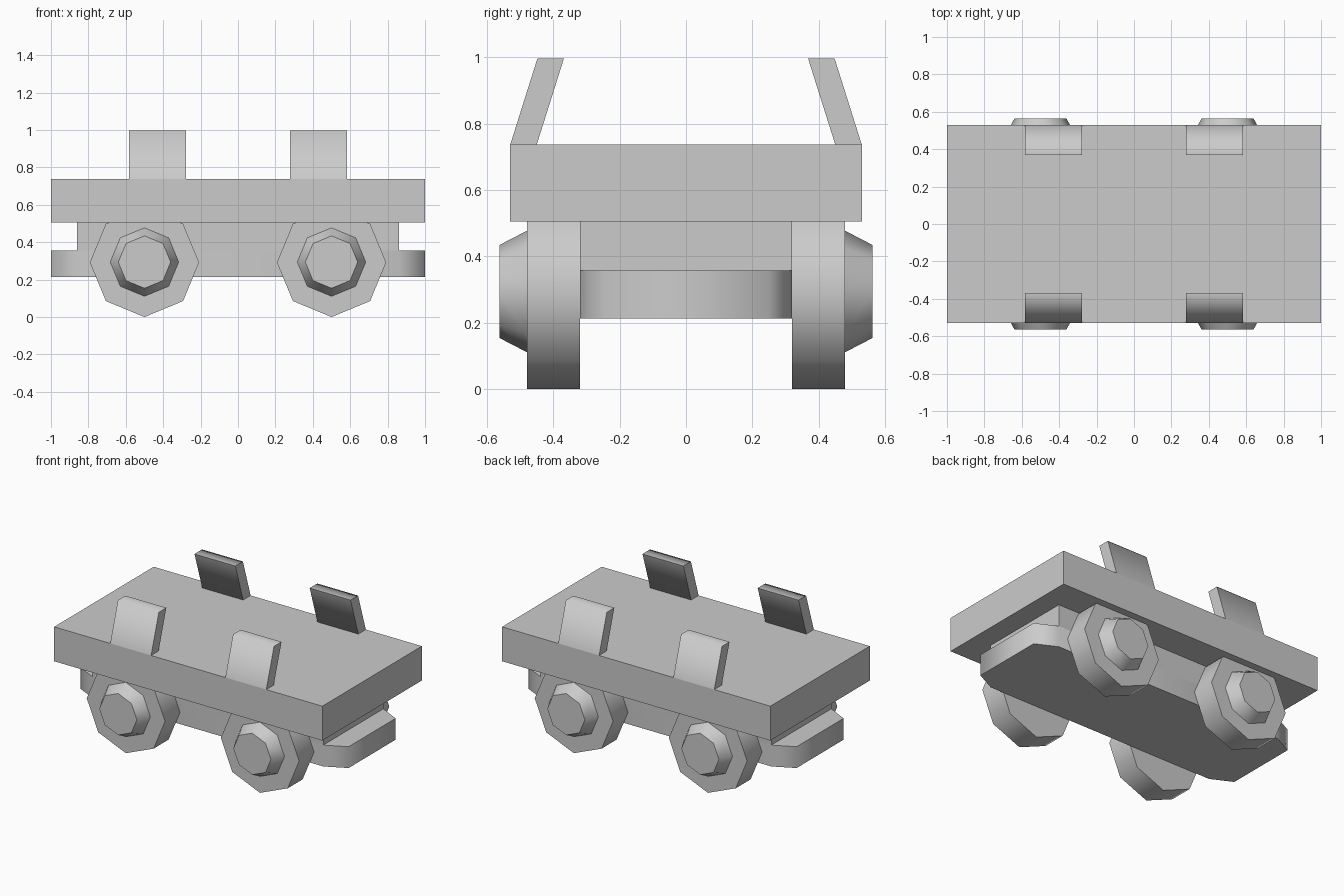
import bpy, bmesh, math
from mathutils import Vector

if "Cube" in bpy.data.objects:
    bpy.data.objects.remove(bpy.data.objects["Cube"])


def finish(name, bm, smooth_angle=None):
    bmesh.ops.recalc_face_normals(bm, faces=bm.faces)
    mesh = bpy.data.meshes.new(name)
    bm.to_mesh(mesh)
    bm.free()
    obj = bpy.data.objects.new(name, mesh)
    bpy.context.collection.objects.link(obj)
    if smooth_angle:
        bpy.ops.object.select_all(action='DESELECT')
        obj.select_set(True)
        bpy.context.view_layer.objects.active = obj
        bpy.ops.object.shade_smooth_by_angle(angle=math.radians(smooth_angle))
    return obj


def prism(name, profile, offset, smooth_angle=None):
    """Extrude a closed 3D profile along an offset vector."""
    bm = bmesh.new()
    face = bm.faces.new([bm.verts.new(p) for p in profile])
    ext = bmesh.ops.extrude_face_region(bm, geom=[face], use_keep_orig=True)
    verts = [g for g in ext["geom"] if isinstance(g, bmesh.types.BMVert)]
    bmesh.ops.translate(bm, verts=verts, vec=Vector(offset))
    return finish(name, bm, smooth_angle)


def box(name, half_x, half_y, z0, z1):
    outline = [(sx * half_x, sy * half_y, z0)
               for sx, sy in ((-1, -1), (1, -1), (1, 1), (-1, 1))]
    return prism(name, outline, (0, 0, z1 - z0))


def octagon_drum(name, x, z, y0, y1, r0, r1):
    """Eight-sided drum along y with a corner pointing straight down."""
    bm = bmesh.new()
    rings = [[bm.verts.new((x + r * math.cos(i * math.pi / 4), y,
                            z + r * math.sin(i * math.pi / 4)))
              for i in range(8)] for y, r in ((y0, r0), (y1, r1))]
    for ring in rings:
        bm.faces.new(ring)
    for i in range(8):
        j = (i + 1) % 8
        bm.faces.new((rings[0][i], rings[0][j], rings[1][j], rings[1][i]))
    return finish(name, bm, 50)


# Flat load deck and the chassis block under it
box("deck", 1.0, 0.53, 0.505, 0.737)
box("chassis_block", 0.86, 0.32, 0.357, 0.505)

# Lower frame with tapered bumper ends
quarter = [(0.86, 0.32), (1.0, 0.25)]
outline = [(x, y) for x, y in quarter]
outline += [(x, -y) for x, y in reversed(quarter)]
outline += [(-x, -y) for x, y in quarter]
outline += [(-x, y) for x, y in reversed(quarter)]
prism("bumper_frame", [(x, y, 0.213) for x, y in outline], (0, 0, 0.144), 65)

for sx, end in ((-1, "left"), (1, "right")):
    for sy, side in ((-1, "front"), (1, "back")):
        tag = f"{side}_{end}"
        # Wheel and tapered hub cap
        octagon_drum("wheel_" + tag, sx * 0.5, 0.292, sy * 0.32, sy * 0.48,
                     0.292, 0.292)
        octagon_drum("hub_" + tag, sx * 0.5, 0.294, sy * 0.48, sy * 0.563,
                     0.183, 0.14)
        # Side stake leaning inwards
        profile = [(0.53, 0.737), (0.45, 0.737), (0.368, 0.997), (0.448, 0.997)]
        prism("stake_" + tag, [(sx * 0.277, sy * y, z) for y, z in profile],
              (sx * 0.305, 0, 0), 75)
